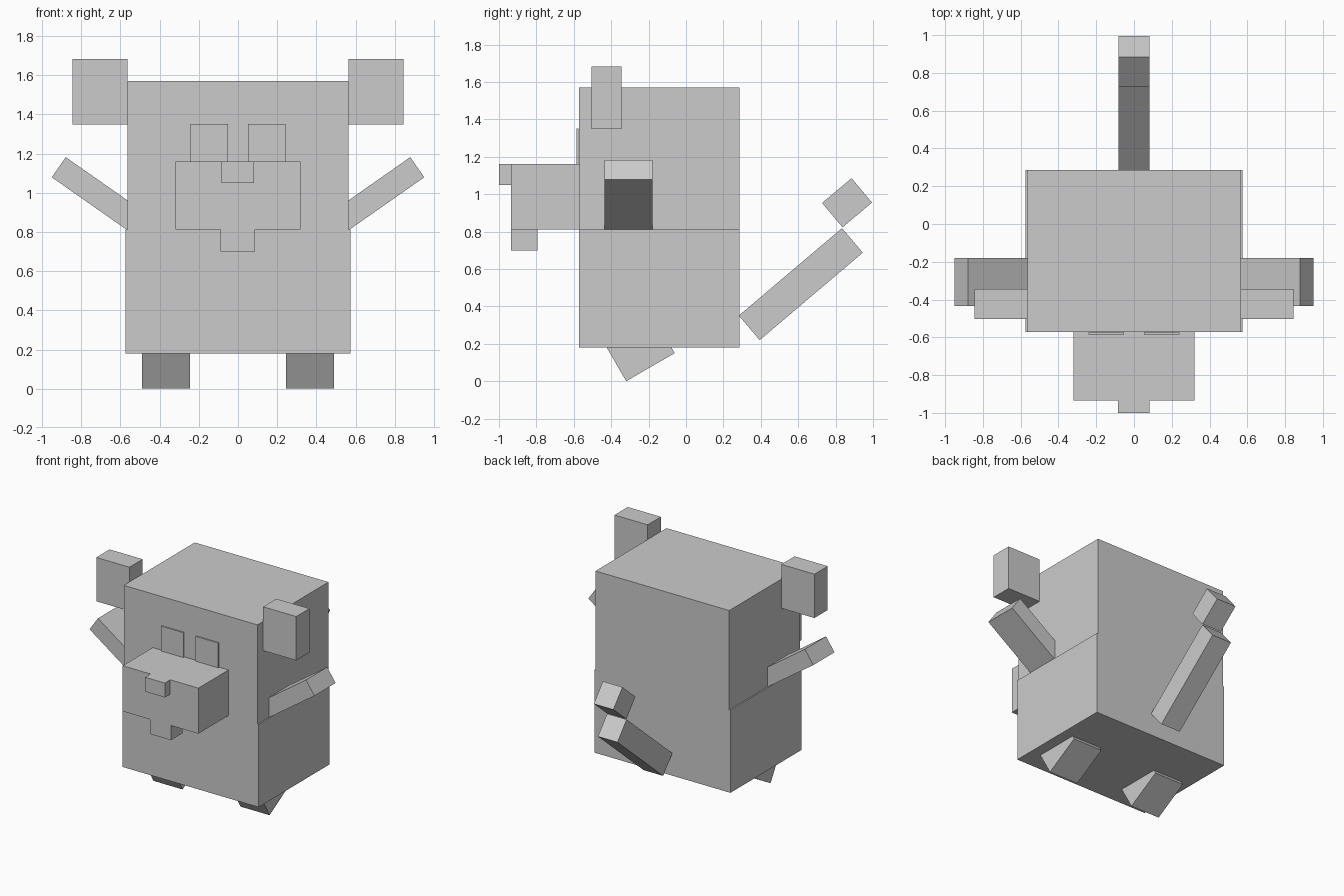
import bpy
from math import radians

cube = bpy.data.objects.get("Cube")
if cube:
    bpy.data.objects.remove(cube, do_unlink=True)

# One plain grey for every part
grey = bpy.data.materials.new("light_grey")
grey.use_nodes = True
colour = (0.6, 0.6, 0.6, 1)
grey.diffuse_color = colour
grey.node_tree.nodes["Principled BSDF"].inputs["Base Color"].default_value = colour


def block(name, centre, size, turn=(0, 0, 0)):
    """Box with the given centre, full size and rotation in degrees."""
    bpy.ops.mesh.primitive_cube_add(size=1, location=centre,
                                    rotation=[radians(a) for a in turn])
    ob = bpy.context.object
    ob.name = name
    ob.scale = size
    ob.data.materials.append(grey)
    return ob


def span(name, x, y, z):
    """Upright box from its (low, high) limits on each axis."""
    limits = (x, y, z)
    return block(name, [(a + b) / 2 for a, b in limits],
                 [b - a for a, b in limits])


# Body: the lower half is slightly wider
span("lower_body", (-0.575, 0.575), (-0.572, 0.285), (0.18, 0.812))
span("upper_body", (-0.565, 0.565), (-0.572, 0.285), (0.812, 1.57))

# Face
span("muzzle", (-0.32, 0.32), (-0.935, -0.57), (0.812, 1.16))
span("nose", (-0.085, 0.082), (-1.0, -0.935), (1.05, 1.16))
span("lower_lip", (-0.09, 0.088), (-0.935, -0.795), (0.70, 0.812))

# Paired parts
for side, s in (("left", 1), ("right", -1)):
    block(side + "_eye", (s * 0.147, -0.58, 1.255), (0.19, 0.009, 0.19))
    block(side + "_ear", (s * 0.705, -0.424, 1.515), (0.28, 0.16, 0.335))
    block(side + "_arm", (s * 0.71, -0.307, 0.987), (0.5, 0.256, 0.125),
          (0, -35 * s, 0))
    block(side + "_foot", (s * 0.368, -0.25, 0.179), (0.246, 0.3, 0.24),
          (30, 0, 0))

# Tail in two tilted segments
block("tail_base", (0, 0.614, 0.519), (0.165, 0.723, 0.172), (40.3, 0, 0))
block("tail_tip", (0, 0.861, 0.954), (0.165, 0.206, 0.17), (40, 0, 0))
